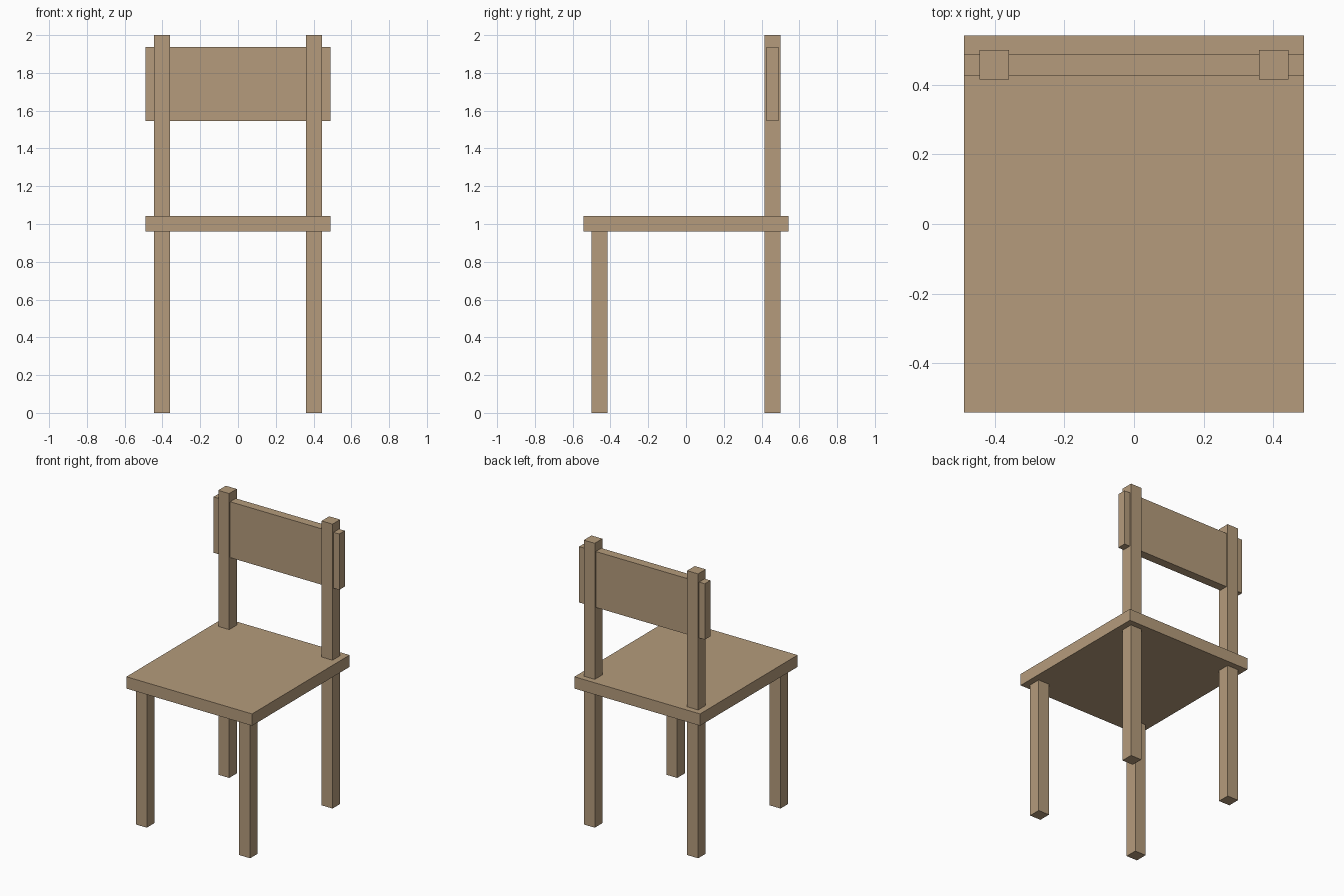
import bpy
import bmesh
from mathutils import Vector

if "Cube" in bpy.data.objects:
    bpy.data.objects.remove(bpy.data.objects["Cube"])

wood = bpy.data.materials.new("wood")
wood.diffuse_color = (0.46, 0.33, 0.20, 1.0)
wood.use_nodes = True
wood.node_tree.nodes["Principled BSDF"].inputs["Base Color"].default_value = wood.diffuse_color


def box(name, low, high):
    """Add a flat-faced box spanning two opposite corners."""
    low, high = Vector(low), Vector(high)
    bm = bmesh.new()
    bmesh.ops.create_cube(bm, size=1.0)
    bmesh.ops.scale(bm, vec=high - low, verts=bm.verts)
    mesh = bpy.data.meshes.new(name)
    bm.to_mesh(mesh)
    bm.free()
    mesh.materials.append(wood)
    obj = bpy.data.objects.new(name, mesh)
    obj.location = (low + high) / 2
    bpy.context.collection.objects.link(obj)
    return obj


SEAT_BOTTOM, SEAT_TOP = 0.96, 1.043
LEG_X, LEG_Y, HALF = 0.402, 0.458, 0.0425

# Seat board
box("seat", (-0.489, -0.542, SEAT_BOTTOM), (0.489, 0.542, SEAT_TOP))

# Short front legs, and rear legs that run up as back posts
for side, sx in (("left", -1), ("right", 1)):
    x = sx * LEG_X
    for part, y, top in (("front_leg", -LEG_Y, SEAT_BOTTOM),
                         ("back_post", LEG_Y, 2.0)):
        box(f"{part}_{side}", (x - HALF, y - HALF, 0),
            (x + HALF, y + HALF, top))

# Backrest board passing through the posts
box("backrest", (-0.489, 0.427, 1.545), (0.489, 0.489, 1.938))
